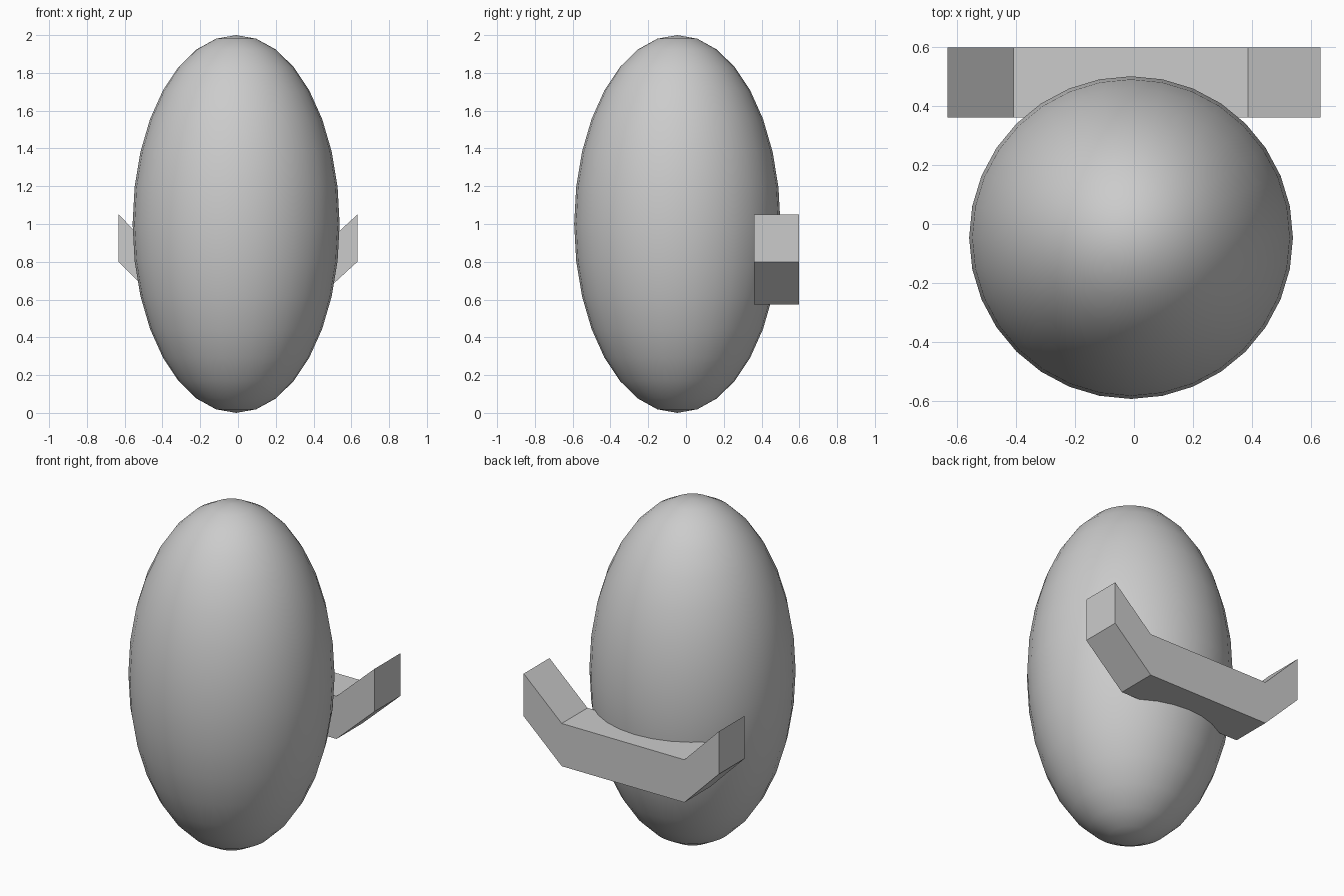
import bpy, bmesh

if "Cube" in bpy.data.objects:
    bpy.data.objects.remove(bpy.data.objects["Cube"])

# Egg-shaped body
bpy.ops.mesh.primitive_uv_sphere_add(segments=32, ring_count=16, radius=1, location=(-0.01, -0.046, 1.0))
body = bpy.context.object
body.name = "egg_body"
body.scale = (0.548, 0.546, 1.0)
bpy.ops.object.transform_apply(location=False, rotation=False, scale=True)
bpy.ops.object.shade_smooth()

# Bent bar behind the body: a path of constant height, extruded in depth
HEIGHT, Y_FRONT, Y_BACK = 0.25, 0.36, 0.598
path = [(-0.632, 0.80), (-0.408, 0.574), (0.386, 0.574), (0.632, 0.80)]

bm = bmesh.new()
rings = [[bm.verts.new((x, y, z + h)) for y, h in
          ((Y_FRONT, 0), (Y_BACK, 0), (Y_BACK, HEIGHT), (Y_FRONT, HEIGHT))]
         for x, z in path]
for a, b in zip(rings, rings[1:]):
    for i in range(4):
        j = (i + 1) % 4
        bm.faces.new((a[i], a[j], b[j], b[i]))
bm.faces.new(rings[0])
bm.faces.new(rings[-1])
bmesh.ops.recalc_face_normals(bm, faces=bm.faces)
mesh = bpy.data.meshes.new("back_bar")
bm.to_mesh(mesh)
bm.free()
bpy.context.collection.objects.link(bpy.data.objects.new("back_bar", mesh))
